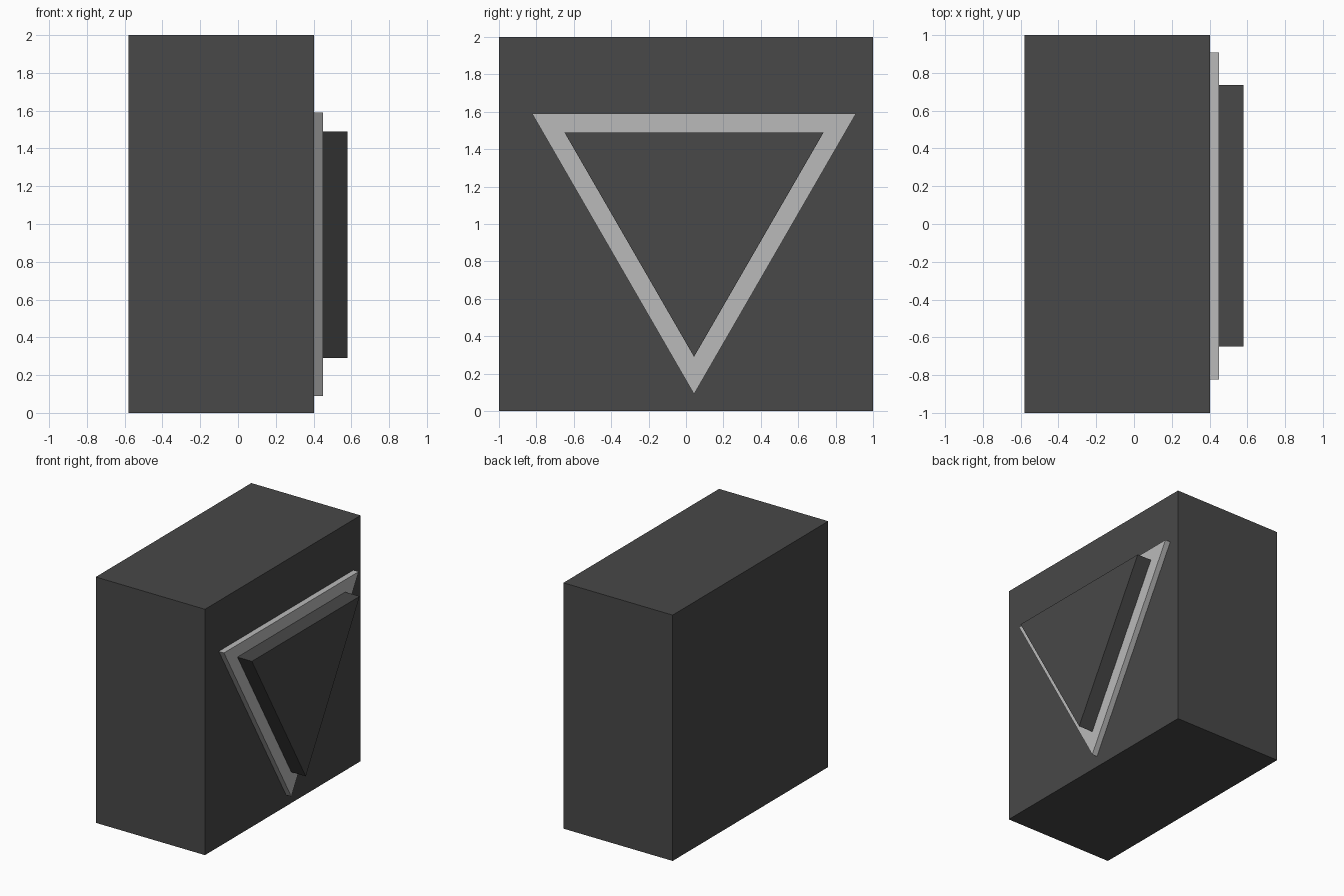
import bpy, math
from mathutils import Matrix

if "Cube" in bpy.data.objects:
    bpy.data.objects.remove(bpy.data.objects["Cube"])


def material(name, value):
    m = bpy.data.materials.new(name)
    m.diffuse_color = (value, value, value, 1)
    m.use_nodes = True
    m.node_tree.nodes["Principled BSDF"].inputs["Base Color"].default_value = m.diffuse_color
    return m


dark = material("dark grey", 0.065)
light = material("light grey", 0.49)


def finish(name, mat):
    ob = bpy.context.object
    ob.name = name
    ob.data.materials.append(mat)
    return ob


def triangle_plate(name, radius, x0, x1, mat):
    """Three-sided prism lying along x, with one corner pointing down."""
    bpy.ops.mesh.primitive_cylinder_add(vertices=3, radius=radius, depth=x1 - x0)
    ob = finish(name, mat)
    # lay the axis along x, then aim the first corner (+y) downward
    ob.data.transform(Matrix.Rotation(math.pi / 2, 4, 'Y'))
    ob.data.transform(Matrix.Rotation(-math.pi / 2, 4, 'X'))
    ob.location = ((x0 + x1) / 2, 0.043, 1.09)
    return ob


# Main block
bpy.ops.mesh.primitive_cube_add(size=1, location=(-0.0885, 0, 1))
block = finish("block", dark)
block.scale = (0.983, 2, 2)

# Light triangular border and the dark raised triangle on it
triangle_plate("triangle_border", 1.0, 0.39, 0.45, light)
triangle_plate("raised_triangle", 0.8, 0.44, 0.58, dark)
